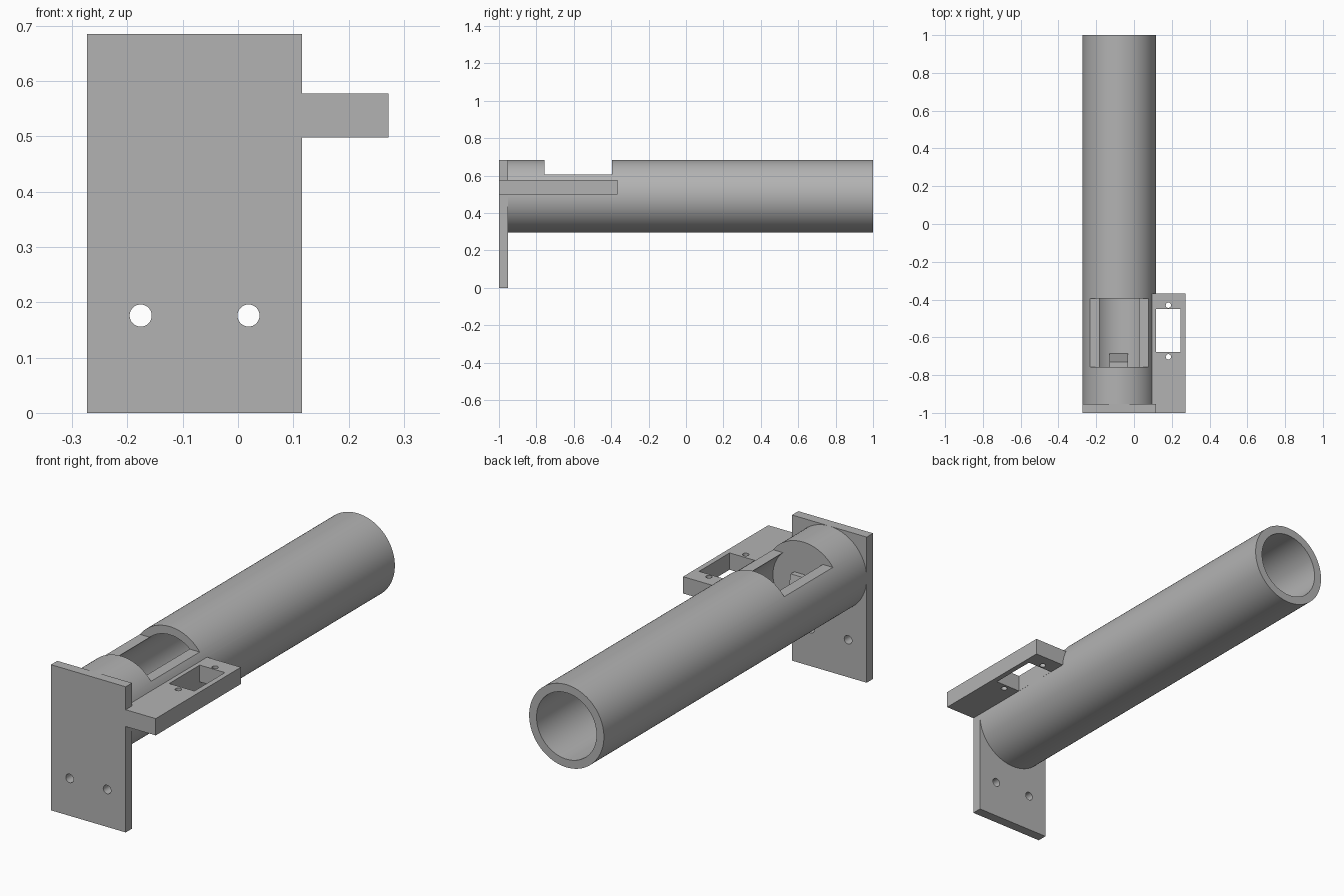
import bpy, math

if "Cube" in bpy.data.objects:
    bpy.data.objects.remove(bpy.data.objects["Cube"])

CX, CZ, R_OUT, R_IN = -0.0785, 0.4905, 0.1945, 0.156

grey = bpy.data.materials.new("grey plastic")
grey.diffuse_color = (0.45, 0.45, 0.45, 1)
grey.use_nodes = True
grey.node_tree.nodes["Principled BSDF"].inputs["Base Color"].default_value = grey.diffuse_color


def box(name, x0, x1, y0, y1, z0, z1):
    bpy.ops.mesh.primitive_cube_add(size=1)
    o = bpy.context.object
    o.name = name
    for v in o.data.vertices:
        v.co = ((x0, x1)[v.co.x > 0], (y0, y1)[v.co.y > 0], (z0, z1)[v.co.z > 0])
    o.data.materials.append(grey)
    return o


def rod(name, r, p0, p1, sides):
    """Cylinder between two points along y or z."""
    along_y = p0[1] != p1[1]
    mid = [(a + b) / 2 for a, b in zip(p0, p1)]
    bpy.ops.mesh.primitive_cylinder_add(
        vertices=sides, radius=r, depth=math.dist(p0, p1), location=mid,
        rotation=(math.pi / 2 if along_y else 0, 0, 0))
    o = bpy.context.object
    o.name = name
    bpy.ops.object.transform_apply(location=True, rotation=True, scale=True)
    o.data.materials.append(grey)
    return o


def combine(target, tool, op):
    """Apply a boolean and remove the tool object."""
    m = target.modifiers.new(op, 'BOOLEAN')
    m.operation, m.solver, m.object = op, 'EXACT', tool
    bpy.context.view_layer.objects.active = target
    bpy.ops.object.modifier_apply(modifier=m.name)
    bpy.data.objects.remove(tool)


# Mounting plate with two screw holes
body = box("tube_mount", -0.273, 0.116, -1, -0.953, 0, 0.685)
for x in (-0.176, 0.019):
    combine(body, rod("screw_hole", 0.02, (x, -1.1, 0.176), (x, -0.9, 0.176), 32), 'DIFFERENCE')

# Side arm with a rectangular window and two pilot holes
arm = box("side_arm", 0.087, 0.272, -1, -0.367, 0.498, 0.577)
combine(arm, box("window", 0.116, 0.247, -0.677, -0.45, 0.4, 0.7), 'DIFFERENCE')
for y in (-0.43, -0.703):
    combine(arm, rod("pilot_hole", 0.014, (0.182, y, 0.4), (0.182, y, 0.7), 24), 'DIFFERENCE')

# Barrel joined to plate and arm, then bored out and opened at the top
barrel = rod("barrel", R_OUT, (CX, -0.98, CZ), (CX, 1, CZ), 96)
combine(body, barrel, 'UNION')
combine(body, arm, 'UNION')
combine(body, rod("bore", R_IN, (CX, -0.757, CZ), (CX, 1.1, CZ), 96), 'DIFFERENCE')
combine(body, box("top_opening", -0.4, 0.2, -0.757, -0.395, 0.607, 0.8), 'DIFFERENCE')
bpy.ops.object.select_all(action='DESELECT')
body.select_set(True)
bpy.context.view_layer.objects.active = body
bpy.ops.object.shade_smooth_by_angle(angle=math.radians(30))

# Sloped catch on the closed end of the bore
catch = box("catch", -0.129, -0.033, -0.765, -0.685, 0.338, 0.533)
for v in catch.data.vertices:
    if v.co.z > 0.5 and v.co.y > -0.7:
        v.co.y = -0.73
